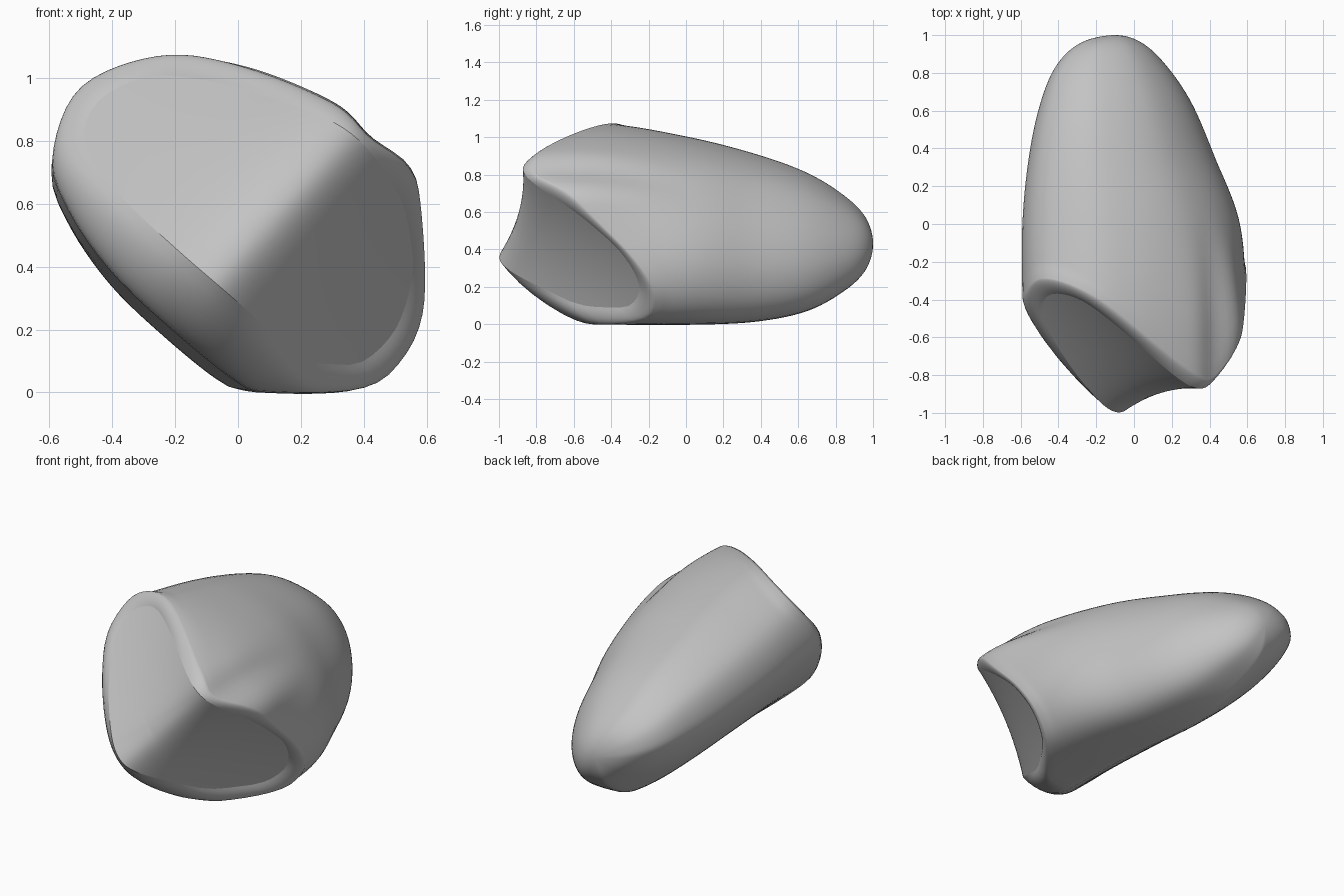
import bpy
import bmesh
import math

cube = bpy.data.objects.get("Cube")
if cube:
    bpy.data.objects.remove(cube, do_unlink=True)

SIDES = 96
CX, CZ = 0.03, 0.57          # pole of the cross-sections

# Outlines in x, z: body near the front, body further back, edge of the end face
UNDERSIDE = [(.38, .01), (.1, 0), (0, .03), (-.2, .19), (-.4, .38), (-.54, .58)]
FRONT = [(-.59, .75), (-.5, .97), (-.25, 1.07), (0, 1.04), (.3, .92), (.42, .81),
         (.54, .72), (.58, .6), (.59, .27), (.51, .09)] + UNDERSIDE
BACK = [(-.59, .75), (-.5, .96), (-.25, 1.07), (0, 1.04), (.25, .93), (.43, .76),
        (.55, .55), (.59, .32), (.53, .12)] + UNDERSIDE
FACE = [(-.49, .82), (-.44, .93), (-.3, 1), (-.15, 1), (.1, .94), (.35, .83),
        (.5, .65), (.55, .48), (.55, .35), (.5, .2), (.4, .1), (.3, .09),
        (.2, .11), (.1, .2), (-.05, .33), (-.2, .46), (-.35, .6), (-.45, .72)]

# Body extents left, right, bottom, top; rows at equal steps of sqrt(1 - y) from the tip
STEP = .2
STATIONS = [(-.1, -.1, .43, .43), (-.28, .04, .29, .57), (-.41, .17, .175, .69),
            (-.495, .305, .07, .81), (-.555, .425, .015, .91), (-.59, .56, 0, 1),
            (-.59, .59, 0, 1.07), (-.59, .59, 0, 1.07)]
TIP = (-.1, 1, .43)


def spline(p0, p1, p2, p3, t):
    """Catmull-Rom interpolation of equal-length tuples."""
    return [b + t * ((c - a) + t * ((2 * a - 5 * b + 4 * c - d) + t * (3 * b - a - 3 * c + d))) / 2
            for a, b, c, d in zip(p0, p1, p2, p3)]


def resample(outline):
    """Smooth closed outline, sampled at equal angles around the pole."""
    n, polar = len(outline), []
    for i in range(n):
        pts = [outline[(i + k) % n] for k in (-1, 0, 1, 2)]
        for k in range(12):
            x, z = spline(*pts, k / 12)
            polar.append((math.atan2(z - CZ, x - CX), math.hypot(x - CX, z - CZ)))
    polar.sort()
    turn = 2 * math.pi
    polar = [(polar[-1][0] - turn, polar[-1][1])] + polar + [(polar[0][0] + turn, polar[0][1])]
    result = []
    for i in range(SIDES):
        angle = -math.pi + turn * i / SIDES
        for (a, ra), (b, rb) in zip(polar, polar[1:]):
            if a <= angle <= b:
                r = ra + (rb - ra) * (angle - a) / max(b - a, 1e-9)
                result.append((CX + r * math.cos(angle), CZ + r * math.sin(angle)))
                break
    return result


def saddle(x, z):
    """Depth of the end face: a rounded ridge that leans forward at its lower end."""
    u = .74 * (x - .1) - .67 * (z - .55)
    v = .67 * (x - .1) + .74 * (z - .55)
    rise = math.hypot(u, .14) - .14
    return -.87 - .4 * (v - .3) ** 2 + (1.6 if u > 0 else 1.05) * rise


def extents(y):
    """Centre and half sizes of the body at depth y."""
    w = math.sqrt(1 - y) / STEP
    last = len(STATIONS) - 1
    i = min(int(w), last - 1)
    right, left, high, low = STATIONS[1]
    before = STATIONS[i - 1] if i else (left, right, low, high)
    row = spline(before, STATIONS[i], STATIONS[i + 1], STATIONS[min(i + 2, last)], min(w - i, 1))
    left, right, low, high = row
    return (left + right) / 2, (low + high) / 2, (right - left) / 2, (high - low) / 2


def loft(name, rings, material, start=None, end=None):
    """Skin a list of rings, closing either end to a point."""
    bm = bmesh.new()
    rows = [[bm.verts.new(p) for p in ring] for ring in rings]
    for a, b in zip(rows, rows[1:]):
        for i in range(SIDES):
            k = (i + 1) % SIDES
            bm.faces.new((a[i], b[i], b[k], a[k]))
    for point, row, step in ((start, rows[0], 1), (end, rows[-1], -1)):
        if point:
            pole = bm.verts.new(point)
            for i in range(SIDES):
                bm.faces.new((pole, row[i], row[(i + step) % SIDES]))
    mesh = bpy.data.meshes.new(name)
    bm.to_mesh(mesh)
    bm.free()
    mesh.materials.append(material)
    obj = bpy.data.objects.new(name, mesh)
    bpy.context.collection.objects.link(obj)
    bpy.ops.object.select_all(action="DESELECT")
    obj.select_set(True)
    bpy.context.view_layer.objects.active = obj
    bpy.ops.object.shade_smooth_by_angle(angle=math.radians(40))


grey = bpy.data.materials.new("plain_grey")
grey.use_nodes = True
grey.diffuse_color = (.55, .55, .55, 1)
grey.node_tree.nodes["Principled BSDF"].inputs["Base Color"].default_value = (.55, .55, .55, 1)

front, back, inner = resample(FRONT), resample(BACK), resample(FACE)

# Saddle-shaped end face
face_rings = []
for j in range(1, 21):
    pts = [(CX + (x - CX) * j / 20, CZ + (z - CZ) * j / 20) for x, z in inner]
    face_rings.append([(x, saddle(x, z), z) for x, z in pts])
loft("end_face", face_rings, grey, start=(CX, saddle(CX, CZ), CZ))

# Bevelled, rounded rim around the end face
rim_rings = []
for j in range(9):
    a = math.pi / 2 * j / 8
    f = math.sin(a)
    ring = []
    for (px, pz), (ox, oz) in zip(inner, front):
        d = math.hypot(ox - px, oz - pz)
        depth = .02 + .7 * d + 3 * d * d
        ring.append((px + (ox - px) * f,
                     saddle(px, pz) + depth * (f + 1 - math.cos(a)) / 2,
                     pz + (oz - pz) * f))
    rim_rings.append(ring)

# Body tapering back to the blunt tip
body_rings = []
x0, z0, w0, h0 = extents(-.96)
for j in range(1, 40):
    s = math.sin(math.pi / 2 * j / 40)
    ring = []
    for (fx, fz), (bx, bz), (_, start_y, _) in zip(front, back, rim_rings[-1]):
        y = start_y + (1 - start_y) * s
        m = min(max((y + .6) / .7, 0), 1)
        m = m * m * (3 - 2 * m)
        cx, cz, w, h = extents(y)
        ring.append((cx + (fx + (bx - fx) * m - x0) / w0 * w, y,
                     cz + (fz + (bz - fz) * m - z0) / h0 * h))
    body_rings.append(ring)
loft("body", rim_rings + body_rings, grey, end=TIP)
